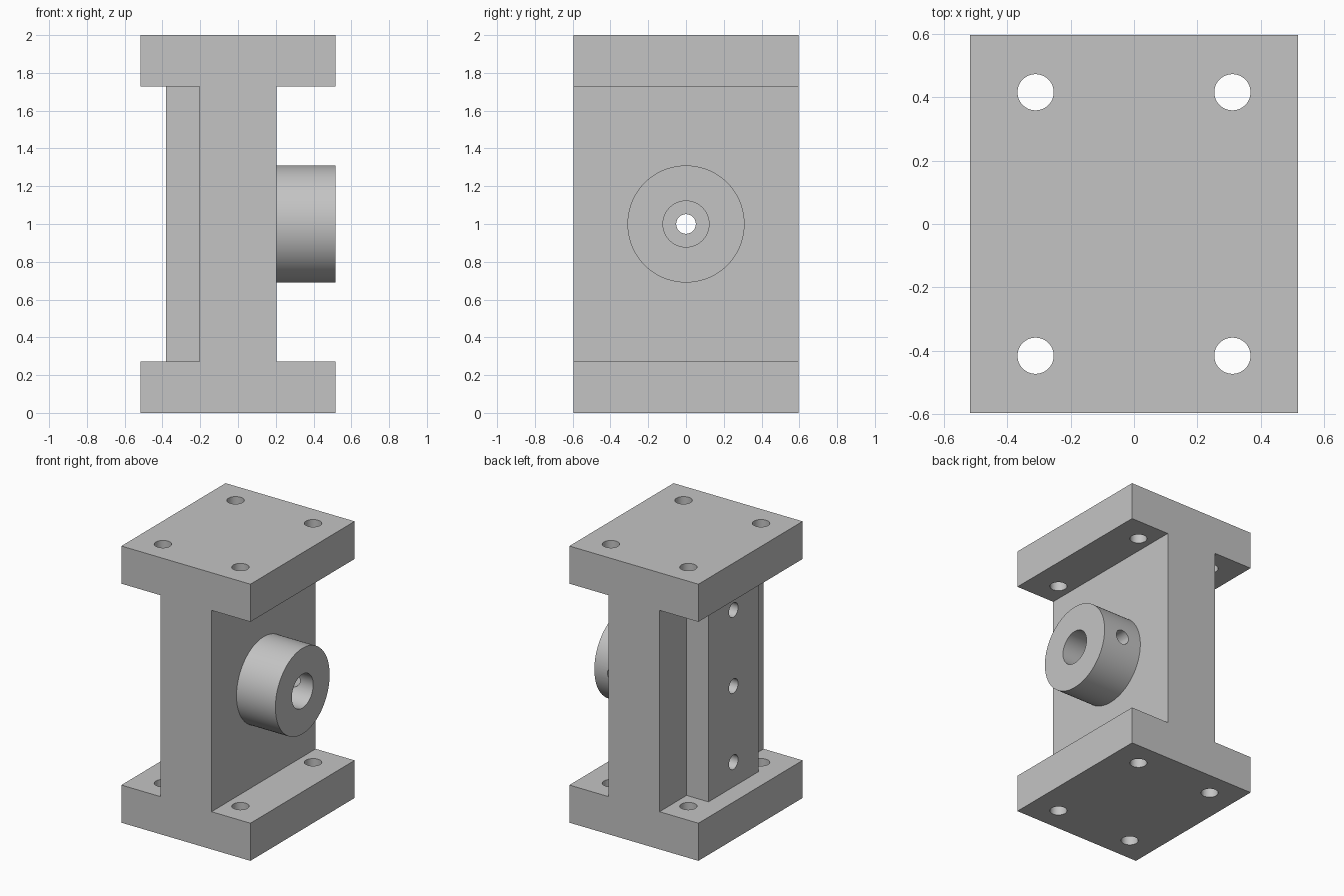
import bpy
import bmesh
from mathutils import Matrix, Vector

cube = bpy.data.objects.get("Cube")
if cube:
    bpy.data.objects.remove(cube, do_unlink=True)

# Overall sizes
HALF_X, HALF_Y, HEIGHT = 0.516, 0.595, 2.0
WEB, FLANGE = 0.205, 0.272
RAIL_X, RAIL_Y = -0.38, 0.286
MID = HEIGHT / 2

grey = bpy.data.materials.new("light grey metal")
grey.diffuse_color = (0.55, 0.55, 0.55, 1)
grey.use_nodes = True
grey.node_tree.nodes["Principled BSDF"].inputs["Base Color"].default_value = (0.55, 0.55, 0.55, 1)


def add_object(name, bm):
    bmesh.ops.recalc_face_normals(bm, faces=bm.faces)
    mesh = bpy.data.meshes.new(name)
    bm.to_mesh(mesh)
    bm.free()
    mesh.materials.append(grey)
    obj = bpy.data.objects.new(name, mesh)
    bpy.context.collection.objects.link(obj)
    return obj


def box(name, low, high):
    low, high = Vector(low), Vector(high)
    bm = bmesh.new()
    bmesh.ops.create_cube(bm, size=1)
    bmesh.ops.scale(bm, vec=high - low, verts=bm.verts)
    bmesh.ops.translate(bm, vec=(low + high) / 2, verts=bm.verts)
    return add_object(name, bm)


def cylinder(name, start, end, radius, sides=48):
    start, end = Vector(start), Vector(end)
    axis = end - start
    turn = axis.to_track_quat('Z', 'Y').to_matrix().to_4x4()
    bm = bmesh.new()
    bmesh.ops.create_cone(bm, cap_ends=True, segments=sides, radius1=radius, radius2=radius,
                          depth=axis.length,
                          matrix=Matrix.Translation((start + end) / 2) @ turn)
    return add_object(name, bm)


def activate(obj):
    bpy.ops.object.select_all(action='DESELECT')
    obj.select_set(True)
    bpy.context.view_layer.objects.active = obj


def drill(obj, start, end, radius, sides=48):
    cutter = cylinder("hole_cutter", start, end, radius, sides)
    cutter.hide_render = True
    activate(obj)
    cut = obj.modifiers.new("hole", 'BOOLEAN')
    cut.operation = 'DIFFERENCE'
    cut.solver = 'EXACT'
    cut.object = cutter
    bpy.ops.object.modifier_apply(modifier=cut.name)
    bpy.data.objects.remove(cutter, do_unlink=True)


# I-shaped body: profile extruded from front to back
quarter = [(HALF_X, 0), (HALF_X, FLANGE), (WEB, FLANGE)]
right = quarter + [(x, HEIGHT - z) for x, z in reversed(quarter)]
outline = right + [(-x, z) for x, z in reversed(right)]
bm = bmesh.new()
face = bm.faces.new([bm.verts.new((x, -HALF_Y, z)) for x, z in outline])
grown = bmesh.ops.extrude_face_region(bm, geom=[face])
moved = [v for v in grown["geom"] if isinstance(v, bmesh.types.BMVert)]
bmesh.ops.translate(bm, vec=(0, 2 * HALF_Y, 0), verts=moved)
body = add_object("i_beam_body", bm)

# Mounting rail on one side of the web, round hub on the other
rail = box("mounting_rail", (RAIL_X, -RAIL_Y, FLANGE), (-WEB, RAIL_Y, HEIGHT - FLANGE))
hub = cylinder("hub", (WEB, 0, MID), (HALF_X, 0, MID), 0.31, 96)

# Bolt holes through both flanges
for x in (-0.31, 0.31):
    for y in (-0.415, 0.415):
        drill(body, (x, y, -0.1), (x, y, HEIGHT + 0.1), 0.057)

# Rail screw holes: the middle one runs right through, the others are blind
for offset in (-0.55, 0, 0.55):
    z = MID + offset
    depth = -0.02 if offset else 0.4
    for part in (rail, body):
        drill(part, (-0.45, 0, z), (depth, 0, z), 0.052)

# Hub bore and the set screw hole in its back side
drill(hub, (0.1, 0, MID), (0.6, 0, MID), 0.122, 64)
drill(hub, (0.36, 0, MID), (0.36, 0.4, MID), 0.052)

for part in (body, rail, hub):
    activate(part)
    bpy.ops.object.shade_smooth_by_angle(angle=0.6)
